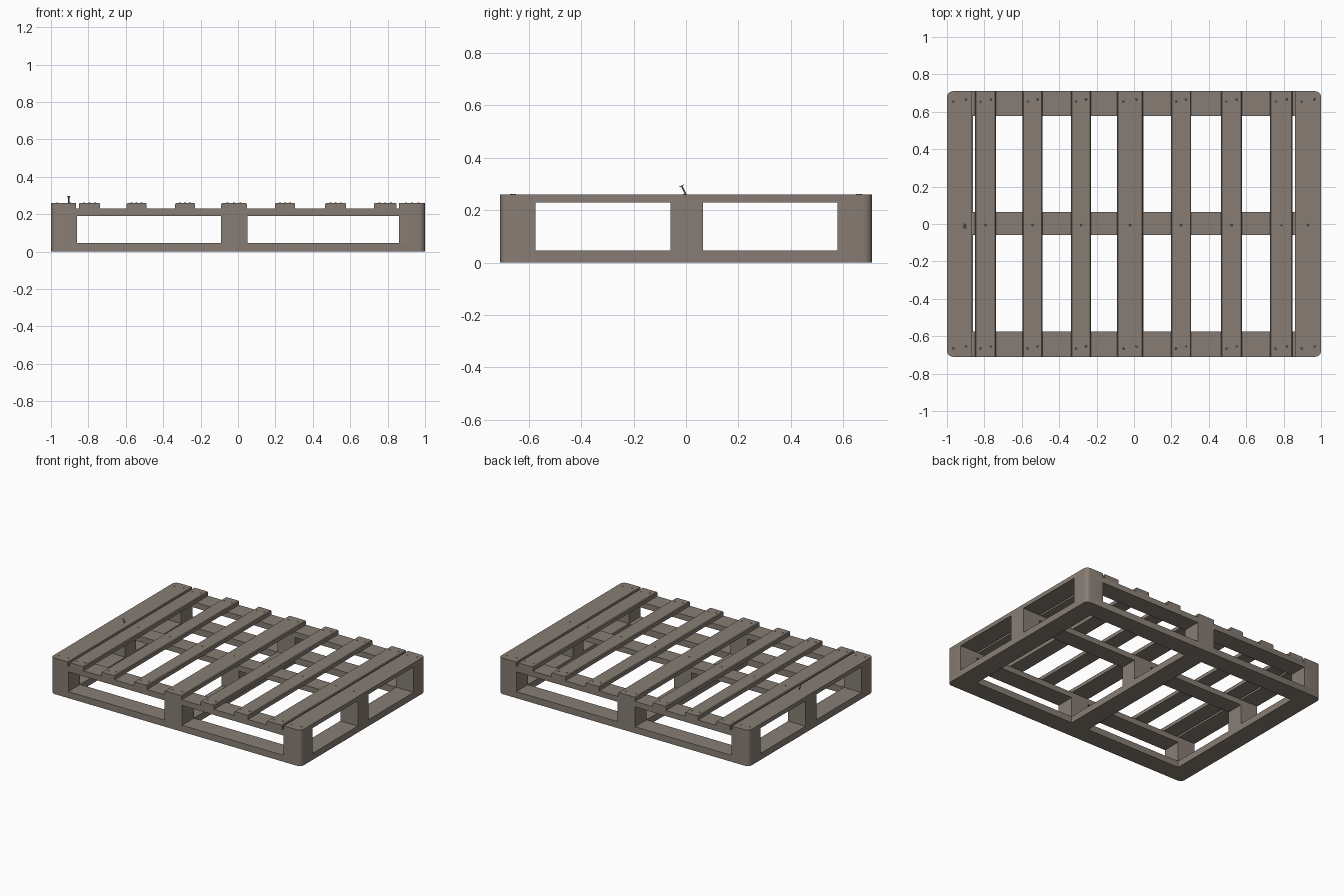
import bpy, bmesh, math
from mathutils import Vector, Matrix

if "Cube" in bpy.data.objects:
    bpy.data.objects.remove(bpy.data.objects["Cube"])

wood = bpy.data.materials.new("weathered_wood")
wood.diffuse_color = (0.245, 0.207, 0.175, 1)
wood.use_nodes = True
wood.node_tree.nodes["Principled BSDF"].inputs["Base Color"].default_value = wood.diffuse_color

HX, HY = 1.0, 0.71                       # half length and half width
Z_BASE, Z_BLOCK, Z_RAIL, Z_TOP = 0.047, 0.19, 0.23, 0.26
COLS = [(-1.0, -0.86), (-0.09, 0.05), (0.86, 1.0)]        # block columns in x
ROWS = [(-0.71, -0.575), (-0.06, 0.064), (0.578, 0.71)]   # block rows in y


def finish(bm, name):
    me = bpy.data.meshes.new(name)
    bm.to_mesh(me)
    bm.free()
    me.materials.append(wood)
    ob = bpy.data.objects.new(name, me)
    bpy.context.scene.collection.objects.link(ob)
    bpy.ops.object.select_all(action='DESELECT')
    ob.select_set(True)
    bpy.context.view_layer.objects.active = ob
    bpy.ops.object.shade_smooth_by_angle(angle=math.radians(35))
    return ob


def box(name, xr, yr, zr, ease=0.0):
    """Board; pallet corners are rounded, ease softens the long top edges."""
    bm = bmesh.new()
    bmesh.ops.create_cube(bm, size=1)
    for v in bm.verts:
        v.co = [r[0] if c < 0 else r[1] for r, c in zip((xr, yr, zr), v.co)]
    # round vertical edges lying on the outer pallet corners
    outer = [e for e in bm.edges
             if all(abs(v.co.x) > HX - 1e-4 and abs(v.co.y) > HY - 1e-4 for v in e.verts)
             and abs(e.verts[0].co.z - e.verts[1].co.z) > 1e-4]
    if outer:
        bmesh.ops.bevel(bm, geom=outer, offset=0.03, segments=3, profile=0.5,
                        affect='EDGES')
    if ease:
        tops = [e for e in bm.edges
                if all(abs(v.co.z - zr[1]) < 1e-4 for v in e.verts)
                and abs(e.verts[0].co.x - e.verts[1].co.x) < 1e-4]
        bmesh.ops.bevel(bm, geom=tops, offset=ease, segments=1, affect='EDGES')
    return finish(bm, name)


# bottom frame: two long boards with three cross boards between them
for tag, row in (("front", ROWS[0]), ("back", ROWS[2])):
    box("bottom_board_" + tag, (-HX, HX), row, (0, Z_BASE))
for tag, col in zip(("left", "middle", "right"), COLS):
    box("bottom_cross_board_" + tag, col, (ROWS[0][1], ROWS[2][0]), (0, Z_BASE))

# nine spacer blocks
for i, col in enumerate(COLS):
    for j, row in enumerate(ROWS):
        box(f"block_{i}_{j}", col, row, (Z_BASE, Z_BLOCK))

# three rails under the deck
for tag, row in zip(("front", "middle", "back"), ROWS):
    box("rail_" + tag, (-HX, HX), row, (Z_BLOCK, Z_RAIL))

# deck slats
SLATS = [(-1.0, -0.865), (-0.85, -0.737), (-0.595, -0.489), (-0.336, -0.23),
         (-0.09, 0.047), (0.197, 0.306), (0.466, 0.577), (0.727, 0.848), (0.862, 1.0)]
for i, s in enumerate(SLATS):
    end = i in (0, len(SLATS) - 1)
    box(f"deck_slat_{i}", s, (-HY, HY), (Z_RAIL, Z_TOP), 0 if end else 0.005)

# nail heads on every slat and rail crossing
bm = bmesh.new()
for x0, x1 in SLATS:
    for y in (-0.66, 0.0, 0.66):
        for k, f in enumerate((0.25, 0.75) if y else (0.5,)):
            if x0 == -1.0 and y == 0:
                continue                 # the loose nail sits here
            pos = Vector((x0 + (x1 - x0) * f, y + 0.012 * (k - 0.5), Z_TOP + 0.001))
            bmesh.ops.create_cone(bm, cap_ends=True, segments=8, radius1=0.006,
                                  radius2=0.004, depth=0.003,
                                  matrix=Matrix.Translation(pos))
finish(bm, "nail_heads")

# loose bent nail standing out of the left slat
path = [Vector(p) for p in ((-0.905, 0.002, 0.255), (-0.905, -0.003, 0.265),
                            (-0.905, -0.008, 0.275), (-0.905, -0.016, 0.292))]
bm = bmesh.new()


def rod(a, b, r):
    d = b - a
    m = Matrix.Translation((a + b) / 2) @ d.to_track_quat('Z', 'Y').to_matrix().to_4x4()
    bmesh.ops.create_cone(bm, cap_ends=True, segments=8, radius1=r, radius2=r,
                          depth=d.length, matrix=m)


for a, b in zip(path, path[1:]):
    rod(a, b, 0.003)
tip = (path[-1] - path[-2]).normalized()
rod(path[-1], path[-1] + tip * 0.003, 0.009)
finish(bm, "bent_nail")
